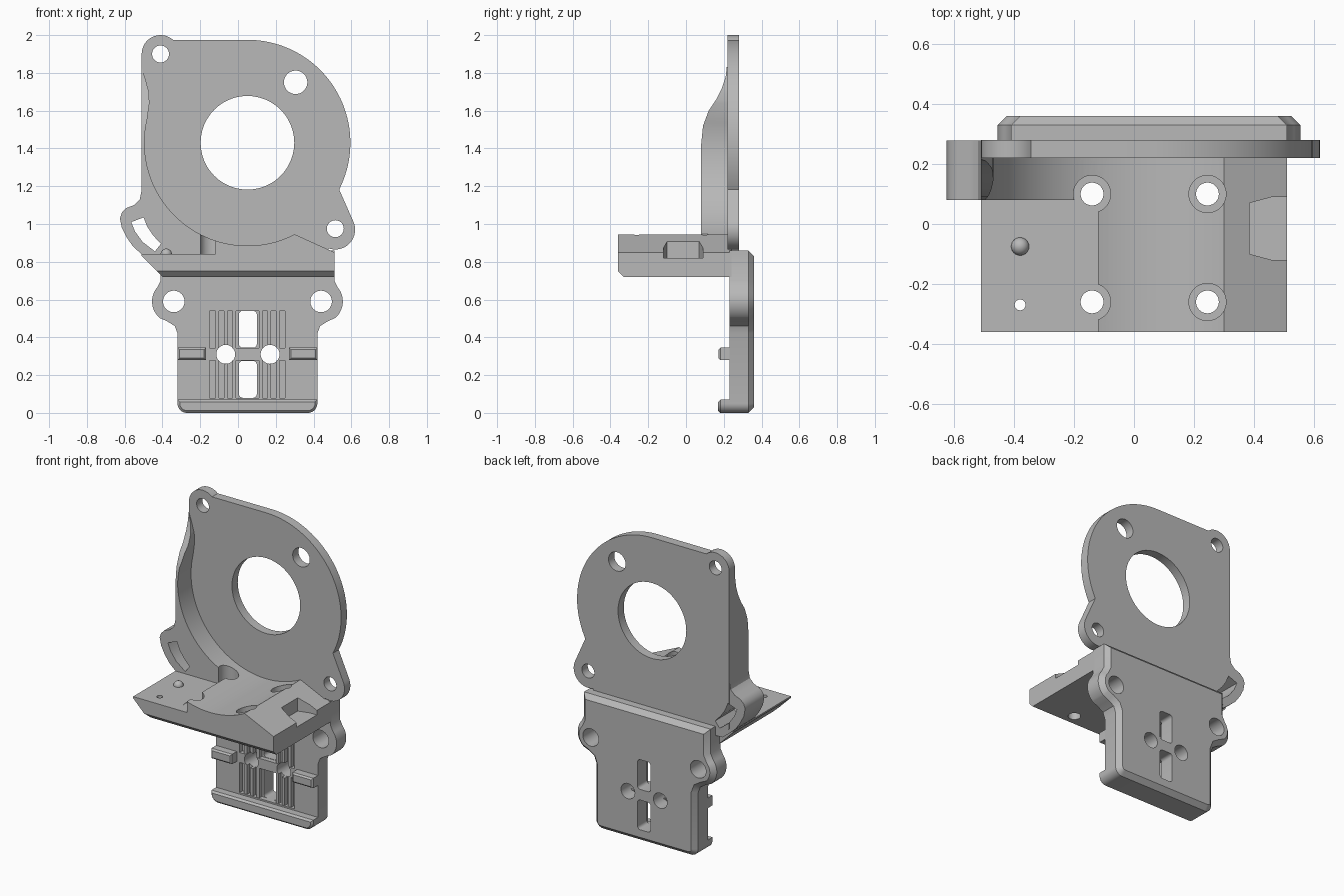
import bpy, bmesh
from math import cos, sin, radians

old = bpy.data.objects.get("Cube")
if old:
    bpy.data.objects.remove(old)

grey = bpy.data.materials.new("plain grey")
grey.use_nodes = True
tone = (0.48, 0.48, 0.48, 1)
grey.diffuse_color = tone
grey.node_tree.nodes["Principled BSDF"].inputs["Base Color"].default_value = tone

MID = 0.05               # centre line of the motor bore and carriage
BORE = (MID, 1.43)
BODY_R = 0.545


def arc(centre, r, start, end, n=16):
    steps = [radians(start + (end - start) * i / n) for i in range(n + 1)]
    return [(centre[0] + r * cos(a), centre[1] + r * sin(a)) for a in steps]


def rect(a, b, c, d):
    return [(a, c), (b, c), (b, d), (a, d)]


def mirrored(half):
    """Closed outline from its right half, given bottom to top."""
    return [(MID + u, z) for u, z in half] + [(MID - u, z) for u, z in reversed(half)]


def prism(name, outline, axis, lo, hi, chamfer_at=None, chamfer=0):
    """Extrude a 2D outline along an axis, chamfering one end if asked."""
    place = {"x": lambda p, t: (t, p[0], p[1]),
             "y": lambda p, t: (p[0], t, p[1]),
             "z": lambda p, t: (p[0], p[1], t)}[axis]
    bm = bmesh.new()
    ends = [[bm.verts.new(place(p, t)) for p in outline] for t in (lo, hi)]
    caps = [bm.faces.new(ring) for ring in ends]
    n = len(outline)
    for i in range(n):
        j = (i + 1) % n
        bm.faces.new((ends[0][i], ends[0][j], ends[1][j], ends[1][i]))
    bmesh.ops.recalc_face_normals(bm, faces=bm.faces)
    if chamfer_at is not None:
        bmesh.ops.bevel(bm, geom=list(caps[chamfer_at].edges), offset=chamfer,
                        segments=1, affect='EDGES', clamp_overlap=True)
    mesh = bpy.data.meshes.new(name)
    bm.to_mesh(mesh)
    bm.free()
    mesh.materials.append(grey)
    ob = bpy.data.objects.new(name, mesh)
    bpy.context.collection.objects.link(ob)
    return ob


def cut(ob, outline, axis, lo, hi):
    tool = prism("cutter", outline, axis, lo, hi)
    tool.hide_render = True
    mod = ob.modifiers.new("cut", 'BOOLEAN')
    mod.operation, mod.solver, mod.object = 'DIFFERENCE', 'EXACT', tool
    bpy.context.view_layer.objects.active = ob
    bpy.ops.object.modifier_apply(modifier=mod.name)
    bpy.data.objects.remove(tool)


def drill(ob, centre, r, axis, lo, hi):
    cut(ob, arc(centre, r, 0, 352.5, 47), axis, lo, hi)


# Motor plate with two ears
outline = [(-0.46, 0.82), (0.47, 0.82)]
outline += arc((0.515, 0.97), 0.105, -110, 25)
outline += arc(BORE, BODY_R, -27, 90, 40)
outline += arc((-0.41, 1.9), 0.1, 48, 180)
outline += [(-0.51, 0.87)]
plate = prism("motor_plate", outline, "y", 0.22, 0.28)
for centre, r in ((BORE, 0.248), ((-0.41, 1.9), 0.045),
                  ((0.305, 1.75), 0.062), ((0.515, 0.975), 0.045)):
    drill(plate, centre, r, "y", 0.1, 0.4)

# Curved side wall with slotted lug
outline = [(-0.08, 0.80)] + arc(BORE, BODY_R, 256, 167, 36)
outline += [(-0.469, 1.64), (-0.472, 1.7), (-0.488, 1.76), (-0.507, 1.82), (-0.51, 1.83)]
outline += [(-0.51, 1.18), (-0.52, 1.13), (-0.55, 1.10), (-0.59, 1.085), (-0.615, 1.06),
            (-0.625, 1.03), (-0.615, 0.98), (-0.59, 0.93), (-0.555, 0.88),
            (-0.51, 0.84), (-0.46, 0.80)]
wall = prism("side_wall", outline, "y", 0.08, 0.279)
cut(wall, [(0, 1.42), (0.08, 1.42), (0.09, 1.52), (0.12, 1.6), (0.16, 1.66),
           (0.19, 1.72), (0.21, 1.78), (0.22, 1.87), (0, 1.9)], "x", -0.7, -0.4)
slot = [(-0.565, 1.01), (-0.545, 0.96), (-0.505, 0.905), (-0.44, 0.855),
        (-0.408, 0.895), (-0.45, 0.94), (-0.48, 0.985), (-0.5, 1.035)]
for ob in (wall, plate):
    cut(ob, slot, "y", 0, 0.4)

# Shelf with scooped top
outline = [(-0.40, 0.72), (-0.51, 0.83), (-0.51, 0.84), (-0.12, 0.84)]
outline += arc(BORE, BODY_R, 251.8, 297.3, 24)
outline += [(0.51, 0.85), (0.51, 0.72)]
shelf = prism("shelf", outline, "y", -0.36, 0.24)
cut(shelf, [(-0.37, 0.76), (-0.37, 0.70), (-0.31, 0.70)], "x", -0.7, 0.7)
cut(shelf, [(-0.12, 0.6), (-0.10, 0.385), (0.07, 0.385), (0.09, 0.6)][::-1]
    and [(0.385, -0.10), (0.46, -0.12), (0.6, -0.12), (0.6, 0.09), (0.46, 0.09), (0.385, 0.07)],
    "z", 0.82, 1.0)
for x in (-0.14, 0.245):
    for y in (-0.26, 0.10):
        drill(shelf, (x, y), 0.062, "z", 0.838, 1.1)
        drill(shelf, (x, y), 0.038, "z", 0.6, 1.0)
drill(shelf, (-0.38, -0.27), 0.018, "z", 0.6, 1.0)
drill(wall, (-0.14, 0.10), 0.062, "z", 0.7, 1.2)

# Small locating bump on the shelf
bpy.ops.mesh.primitive_uv_sphere_add(segments=24, ring_count=12, radius=0.03,
                                     location=(-0.38, -0.075, 0.84))
bump = bpy.context.object
bump.name = "locating_bump"
bump.data.materials.append(grey)

# Carriage plate: chamfered back, ears and rounded foot
foot = arc((0.32, 0.05), 0.05, -90, 0, 8)
neck = [(0.37, 0.42), (0.385, 0.46), (0.425, 0.485)]
shoulder = [(0.46, 0.70), (0.46, 0.86)]
ear = (0.39, 0.59)
back = prism("carriage_plate", mirrored(foot + neck + arc(ear, 0.115, -50, 40) + shoulder),
             "y", 0.23, 0.36, 1, 0.03)
upper = prism("upper_pad", mirrored([(0.496, 0.545)] + arc(ear, 0.115, -20, 40) + shoulder),
              "y", 0.175, 0.25, 0, 0.012)
lip = prism("bottom_lip", mirrored(foot + [(0.37, 0.07)]), "y", 0.17, 0.25, 0, 0.012)
cut(back, rect(-0.15, 0.25, 0.08, 0.54), "y", 0.1, 0.262)
bar = prism("cross_bar", rect(-0.155, 0.255, 0.278, 0.343), "y", 0.231, 0.28)

# Openings through the carriage plate
for z0, z1 in ((0.08, 0.275), (0.345, 0.54)):
    r = 0.02
    corners = [(0.08, z0 + r, -90), (0.08, z1 - r, 0), (0.025, z1 - r, 90), (0.025, z0 + r, 180)]
    window = [p for x, z, a in corners for p in arc((x, z), r, a, a + 90, 4)]
    cut(back, window, "y", 0.1, 0.5)
for x in (-0.065, 0.17):
    for ob in (back, bar):
        drill(ob, (x, 0.31), 0.05, "y", 0.1, 0.5)
for side in (-1, 1):
    centre = (MID + side * ear[0], ear[1])
    for ob in (back, upper):
        drill(ob, centre, 0.057, "y", 0.1, 0.5)
    drill(upper, centre, 0.07, "y", 0.1, 0.21)

# Belt ribs and side tabs
for side, label in ((-1, "right"), (1, "left")):
    for k in range(3):
        x = MID + side * (0.07 + 0.045 * k)
        for z0, z1, part in ((0.07, 0.28, "lower"), (0.34, 0.545, "upper")):
            rib = prism(f"{label}_{part}_rib_{k + 1}", rect(x - 0.01, x + 0.01, z0, z1),
                        "y", 0.235, 0.27)
            drill(rib, (MID + side * 0.1175, 0.31), 0.05, "y", 0.1, 0.5)
    a, b = sorted((MID + side * 0.22, MID + side * 0.37))
    prism(f"{label}_tab", rect(a, b, 0.28, 0.345), "y", 0.172, 0.24, 0, 0.01)

# Smooth the curved walls, keep edges crisp
bpy.ops.object.select_all(action='DESELECT')
for ob in bpy.context.collection.objects:
    if ob.type == 'MESH' and grey.name in ob.data.materials:
        ob.select_set(True)
        bpy.context.view_layer.objects.active = ob
bpy.ops.object.shade_smooth_by_angle(angle=radians(30))
